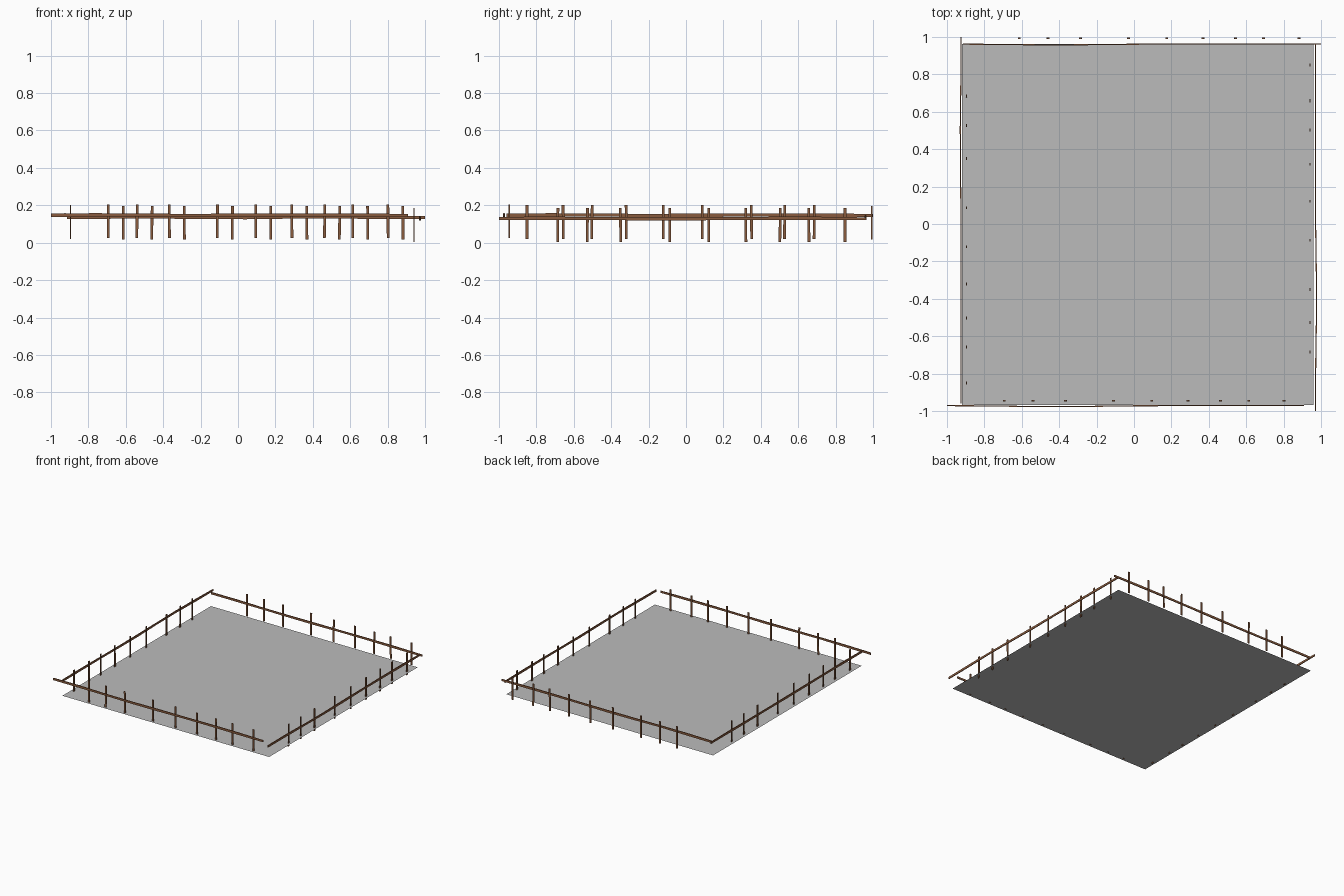
import bpy, bmesh, math
from mathutils import Matrix, Vector

if "Cube" in bpy.data.objects:
    bpy.data.objects.remove(bpy.data.objects["Cube"])


def material(name, rgb):
    m = bpy.data.materials.new(name)
    m.diffuse_color = (*rgb, 1)
    m.use_nodes = True
    m.node_tree.nodes["Principled BSDF"].inputs["Base Color"].default_value = m.diffuse_color
    return m


WOOD = material("brown wood", (0.25, 0.105, 0.048))
GREY = material("grey ground", (0.5, 0.5, 0.5))


def finish(bm, name, mat):
    me = bpy.data.meshes.new(name)
    bmesh.ops.recalc_face_normals(bm, faces=bm.faces)
    bm.to_mesh(me)
    bm.free()
    me.materials.append(mat)
    ob = bpy.data.objects.new(name, me)
    bpy.context.collection.objects.link(ob)


def to_world(side, along, across, z):
    # "along" runs in x for front/back and in y for left/right
    return Vector((along, across, z) if side in ("front", "back") else (across, along, z))


# Ground sheet
bm = bmesh.new()
corners = [(-0.92, -0.967), (0.96, -0.967), (0.96, 0.962), (-0.92, 0.962)]
face = bm.faces.new([bm.verts.new((x, y, 0.028)) for x, y in corners])
finish(bm, "ground_sheet", GREY)


# Thin upright planks along one side
def posts(side, places, across, z0, z1):
    bm = bmesh.new()
    for i, p in enumerate(places):
        size = to_world(side, 0.014, 0.006, z1 - z0)
        mat = Matrix.Translation(to_world(side, p, across, (z0 + z1) / 2))
        lean = Matrix.Rotation(math.radians(0.6 * math.sin(i * 2.3)), 4,
                               'Y' if side in ("front", "back") else 'X')
        bmesh.ops.create_cube(bm, size=1, matrix=mat @ lean @ Matrix.Diagonal((*size, 1)))
    finish(bm, side + "_posts", WOOD)


# Long, slightly crooked rail: rings of four corners joined along the length
def rail(side, a0, a1, across, z, bulge_at, bulge):
    bm = bmesh.new()
    rings = []
    for k in range(9):
        a = a0 + (a1 - a0) * k / 8
        off = bulge * math.exp(-((a - bulge_at) / 0.3) ** 2)
        hh = 0.0085 + 0.001 * math.sin(k * 2.1)
        zz = z + 0.0015 * math.sin(k * 1.3)
        rings.append([bm.verts.new(to_world(side, a, across + off + dy, zz + dz))
                      for dy, dz in ((-0.003, -hh), (0.003, -hh), (0.003, hh), (-0.003, hh))])
    for r, s in zip(rings, rings[1:]):
        for i in range(4):
            j = (i + 1) % 4
            bm.faces.new((r[i], r[j], s[j], s[i]))
    bm.faces.new(rings[0])
    bm.faces.new(rings[-1])
    finish(bm, side + "_rail", WOOD)


# The same uneven spacing repeats on all four sides
FRONT = [-0.693, -0.54, -0.367, -0.11, 0.095, 0.288, 0.463, 0.613, 0.802]
LEFT = [-0.85, -0.657, -0.503, -0.32, -0.122, 0.087, 0.35, 0.527, 0.685]

posts("front", FRONT, -0.945, 0.025, 0.203)
posts("back", [x + 0.08 for x in FRONT], 0.993, 0.016, 0.197)
posts("left", LEFT, -0.895, 0.02, 0.202)
posts("right", [-y for y in LEFT], 0.94, 0.003, 0.186)

rail("front", -1.0, 0.91, -0.971, 0.147, -0.42, -0.006)
rail("back", -0.915, 1.0, 0.962, 0.136, -0.42, -0.005)
rail("left", -0.96, 1.0, -0.924, 0.147, 0.45, -0.005)
rail("right", -1.0, 0.965, 0.97, 0.129, -0.4, 0.006)
